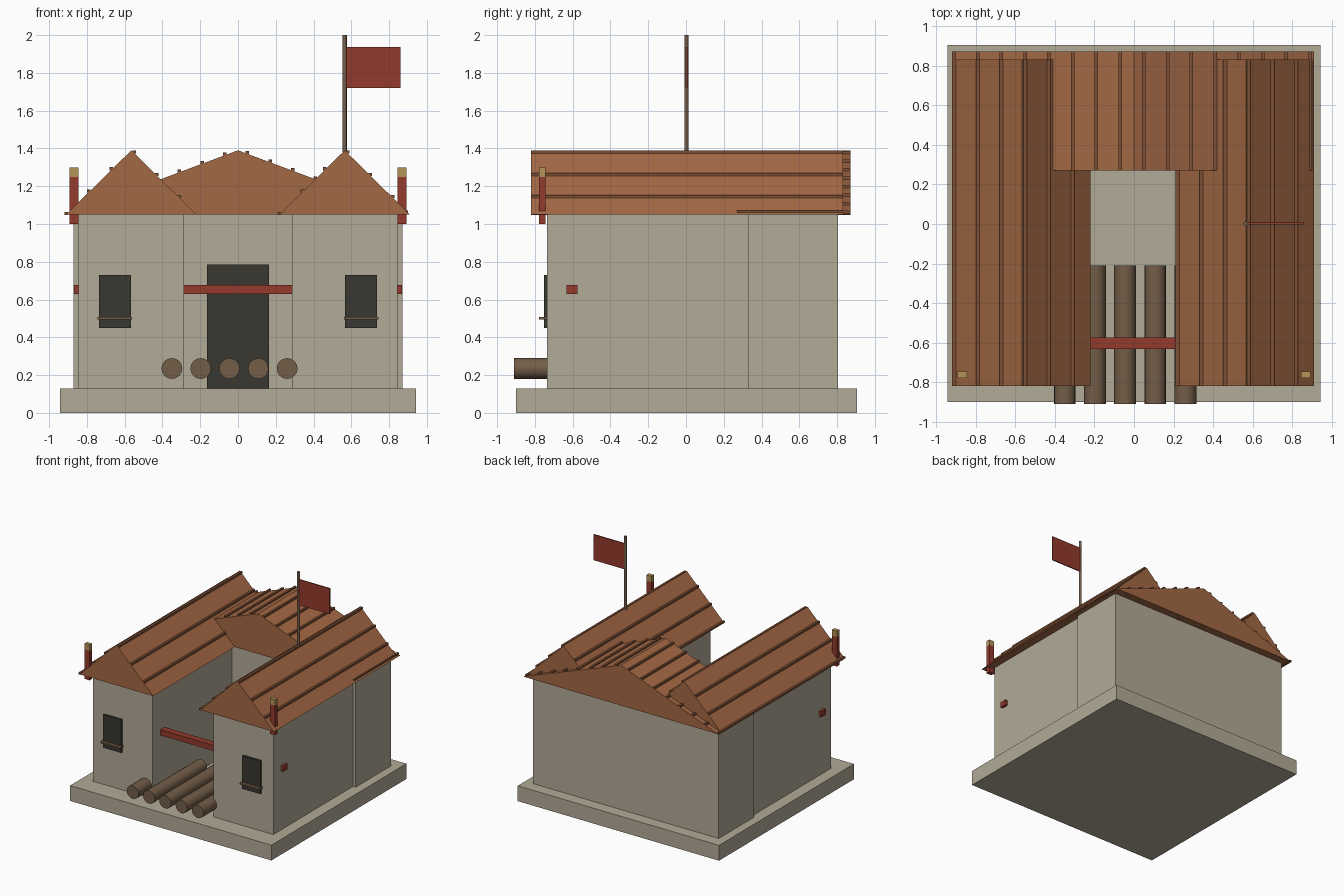
import bpy, math

if "Cube" in bpy.data.objects:
    bpy.data.objects.remove(bpy.data.objects["Cube"])

def mat(name, rgb):
    m = bpy.data.materials.new(name)
    m.diffuse_color = tuple((c / 255) ** 2.2 for c in rgb) + (1,)
    m.use_nodes = True
    m.node_tree.nodes["Principled BSDF"].inputs["Base Color"].default_value = m.diffuse_color
    return m

STONE = mat("stone", (176, 169, 149))
TILE = mat("tile", (162, 104, 70))
RIB = mat("rib", (125, 80, 55))
DARK = mat("dark", (60, 58, 52))
RED = mat("red", (146, 60, 48))
WOOD = mat("wood", (115, 94, 74))
GOLD = mat("gold", (178, 148, 88))

def mesh_obj(name, verts, faces, m):
    me = bpy.data.meshes.new(name)
    me.from_pydata(verts, [], faces)
    me.materials.append(m)
    ob = bpy.data.objects.new(name, me)
    bpy.context.collection.objects.link(ob)
    return ob

def box(name, x0, x1, y0, y1, z0, z1, m):
    v = [(x, y, z) for z in (z0, z1) for x, y in ((x0, y0), (x1, y0), (x1, y1), (x0, y1))]
    f = [(3, 2, 1, 0), (4, 5, 6, 7)] + [(i, (i + 1) % 4, (i + 1) % 4 + 4, i + 4) for i in range(4)]
    return mesh_obj(name, v, f, m)

def cyl(name, r, length, loc, rot, m):
    bpy.ops.mesh.primitive_cylinder_add(vertices=16, radius=r, depth=length, location=loc, rotation=rot)
    ob = bpy.context.object
    ob.name = name
    ob.data.materials.append(m)
    bpy.ops.object.shade_smooth_by_angle()
    return ob

def gable(name, cx, hw, y0, y1, ribs):
    # solid triangular roof with evenly spaced raised ribs
    z0, h = 1.05, 0.34
    v = [(cx + dx, y, z) for y in (y0, y1) for dx, z in ((-hw, z0), (hw, z0), (0, z0 + h))]
    mesh_obj(name, v, [(0, 1, 2), (5, 4, 3), (0, 3, 4, 1), (1, 4, 5, 2), (2, 5, 3, 0)], TILE)
    for i in range(ribs):
        x = cx - hw + 0.0 + 0.12 * i
        z = z0 + h * (1 - abs(x - cx) / hw) + 0.006
        box(name + "_rib", x - 0.009, x + 0.009, y0, y1, z - 0.008, z + 0.008, RIB)

# Base and rear block
box("base", -0.943, 0.943, -0.90, 0.905, 0, 0.13, STONE)
box("rear_block", -0.87, 0.87, 0.33, 0.805, 0.13, 1.05, STONE)
box("door", -0.163, 0.163, 0.315, 0.335, 0.13, 0.785, DARK)
gable("rear_roof", 0, 0.91, 0.27, 0.872, 16)

# Side wings with windows and corner posts
for s, side in ((-1, "left"), (1, "right")):
    def sbox(name, a, b, *rest):
        return box(side + "_" + name, *sorted((s * a, s * b)), *rest)
    sbox("wing", 0.285, 0.845, -0.735, 0.75, 0.13, 1.05, STONE)
    sbox("window", 0.567, 0.737, -0.753, -0.733, 0.45, 0.73, DARK)
    sbox("window_sill", 0.56, 0.745, -0.778, -0.735, 0.495, 0.508, WOOD)
    sbox("corner_post", 0.845, 0.892, -0.778, -0.745, 1.0, 1.25, RED)
    sbox("post_cap", 0.845, 0.892, -0.778, -0.745, 1.25, 1.30, GOLD)
    gable(side + "_roof", s * 0.565, 0.345, -0.82, 0.832, 6)

# Red cross beam
box("cross_beam", -0.868, 0.868, -0.633, -0.575, 0.63, 0.677, RED)

# Log walkway
for i in range(5):
    cyl("log", 0.055, 0.70, (-0.35 + 0.1525 * i, -0.56, 0.235), (math.pi / 2, 0, 0), WOOD)

# Flag
cyl("flag_pole", 0.011, 0.65, (0.565, 0.002, 1.675), (0, 0, 0), WOOD)
box("flag", 0.57, 0.86, -0.002, 0.008, 1.72, 1.937, RED)
